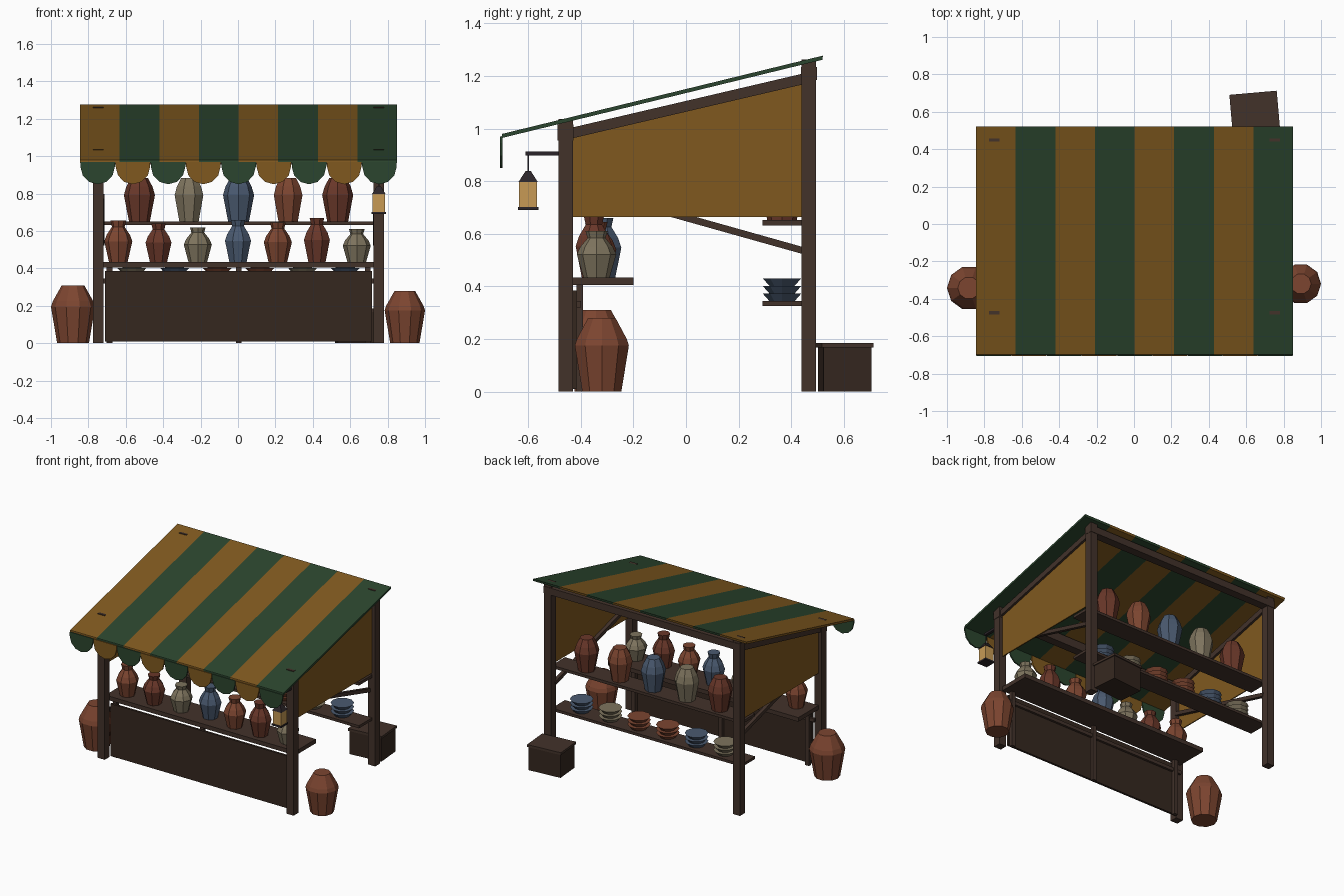
import bpy, bmesh
from math import sin, cos, pi, atan2, hypot, radians
from mathutils import Matrix, Vector

if "Cube" in bpy.data.objects:
    bpy.data.objects.remove(bpy.data.objects["Cube"])

CX = 0.003            # structure centre in x
SLOPE = 0.244         # roof rise per unit of y


def mat(name, hexcol):
    m = bpy.data.materials.new(name)
    rgb = [int(hexcol[i:i + 2], 16) / 255 for i in (0, 2, 4)]
    m.diffuse_color = [((c + 0.055) / 1.055) ** 2.4 if c > 0.04 else c / 12.92 for c in rgb] + [1]
    m.use_nodes = True
    m.node_tree.nodes["Principled BSDF"].inputs["Base Color"].default_value = m.diffuse_color
    return m


WOOD, DARK = mat("wood", "42322a"), mat("dark_wood", "35271f")
GOLD, GREEN = mat("gold_cloth", "80591f"), mat("green_cloth", "2b452e")
RED, BROWN = mat("red_clay", "7c4530"), mat("brown_clay", "693729")
TAN, BLUE = mat("tan_clay", "7e745e"), mat("blue_glaze", "4a5a70")
GLOW, IRON = mat("lantern_glass", "c79a55"), mat("iron", "2a2428")


def finish(name, bm, material):
    bmesh.ops.recalc_face_normals(bm, faces=bm.faces)
    me = bpy.data.meshes.new(name)
    bm.to_mesh(me)
    bm.free()
    me.materials.append(material)
    ob = bpy.data.objects.new(name, me)
    bpy.context.collection.objects.link(ob)
    return ob


def box(name, x0, x1, y0, y1, z0, z1, material, rot_x=0, rot_z=0):
    bm = bmesh.new()
    bmesh.ops.create_cube(bm, size=1)
    bmesh.ops.scale(bm, vec=(x1 - x0, y1 - y0, z1 - z0), verts=bm.verts)
    ob = finish(name, bm, material)
    ob.location = ((x0 + x1) / 2, (y0 + y1) / 2, (z0 + z1) / 2)
    ob.rotation_euler = (rot_x, 0, rot_z)
    return ob


def prism(name, pts, vec, material):
    """Extrude a flat 3D outline along vec."""
    bm = bmesh.new()
    f = bm.faces.new([bm.verts.new(p) for p in pts])
    r = bmesh.ops.extrude_face_region(bm, geom=[f])
    bmesh.ops.translate(bm, vec=vec, verts=[g for g in r["geom"] if isinstance(g, bmesh.types.BMVert)])
    return finish(name, bm, material)


def beam(name, x, a, b, w, h, material):
    """Beam in the yz plane running from a to b."""
    (y0, z0), (y1, z1) = a, b
    n = hypot(y1 - y0, z1 - z0)
    yc, zc = (y0 + y1) / 2, (z0 + z1) / 2
    return box(name, x - w / 2, x + w / 2, yc - n / 2, yc + n / 2, zc - h / 2, zc + h / 2,
               material, rot_x=atan2(z1 - z0, y1 - y0))


def lathe(name, profile, loc, material, sides=8, turn=0.0):
    """Closed, faceted turned shape from (radius, height) pairs."""
    bm = bmesh.new()
    rings = []
    for r, z in profile:
        rings.append([bm.verts.new((r * cos(turn + 2 * pi * i / sides),
                                    r * sin(turn + 2 * pi * i / sides), z)) for i in range(sides)])
    for lo, hi in zip(rings, rings[1:]):
        for i in range(sides):
            j = (i + 1) % sides
            bm.faces.new((lo[i], lo[j], hi[j], hi[i]))
    bm.faces.new(rings[0][::-1])
    bm.faces.new(rings[-1])
    ob = finish(name, bm, material)
    ob.location = loc
    return ob


# posts, rafters, braces and side cloths, mirrored left and right
for side, s in (("left", -1), ("right", 1)):
    x = CX + s * 0.75
    box(f"front_post_{side}", x - .028, x + .028, -.485, -.43, 0, 1.037, WOOD)
    box(f"back_post_{side}", x - .028, x + .028, .44, .495, 0, 1.262, WOOD)
    beam(f"rafter_{side}", x, (-.44, .982), (.45, 1.19), .04, .04, WOOD)
    beam(f"side_brace_{side}", x - s * .02, (-.44, .785), (.45, .535), .025, .026, WOOD)
    prism(f"side_cloth_{side}", [(x - .004, -.43, .665), (x - .004, .44, .665),
                                 (x - .004, .44, 1.168), (x - .004, -.43, .965)], (.008, 0, 0), GOLD)
box("front_header", CX - .78, CX + .78, -.488, -.428, .955, 1.015, WOOD)
box("back_header", CX - .78, CX + .78, .438, .498, 1.185, 1.235, WOOD)

# striped roof
W = 1.695 / 8
for i in range(8):
    x = CX - .8475 + i * W
    prism(f"roof_stripe_{i + 1}", [(x, -.702, .964), (x, .518, .964 + 1.22 * SLOPE),
                                   (x, .521, .980 + 1.22 * SLOPE), (x, -.699, .980)],
          (W, 0, 0), GREEN if i % 2 else GOLD)

# scalloped valance
V = 1.695 / 9
for i in range(9):
    xc = CX - .8475 + (i + .5) * V
    pts = [(xc - V * .49, -.707, .97)]
    pts += [(xc - V * .49 * cos(pi * k / 6), -.707, .945 - .095 * sin(pi * k / 6)) for k in range(7)]
    pts += [(xc + V * .49, -.707, .97)]
    prism(f"valance_scallop_{i + 1}", pts, (0, .01, 0), GOLD if i % 2 else GREEN)

# counter with front panel, battens and rail
box("counter_top", CX - .755, CX + .755, -.43, -.2, .405, .435, WOOD)
box("counter_front", CX - .714, CX + .714, -.432, -.416, .01, .385, DARK)
for n, x in (("left", -.69), ("middle", 0), ("right", .69)):
    box(f"counter_batten_{n}", CX + x - .015, CX + x + .015, -.416, -.392, 0, .405, WOOD)
box("counter_rail", CX - .74, CX + .74, -.416, -.4, .32, .345, WOOD)

# back shelves
box("upper_shelf", CX - .755, CX + .755, .29, .44, .632, .652, WOOD)
box("lower_shelf", CX - .755, CX + .755, .29, .44, .325, .344, WOOD)

# necked jars on the counter: x, y, height, colour
jars = [(-.64, -.34, .22, RED), (-.425, -.345, .205, BROWN), (-.215, -.335, .185, TAN),
        (0, -.315, .225, BLUE), (.213, -.34, .21, RED), (.422, -.35, .235, BROWN), (.635, -.34, .175, TAN)]
for i, (x, y, h, m) in enumerate(jars):
    lathe(f"counter_jar_{i + 1}", [(.05, 0), (.075, h * .5), (.062, h * .66), (.034, h * .85), (.042, h)],
          (x, y, .435), m, turn=pi / 8 * (i % 2))

# tall vases on the upper shelf
for i, m in enumerate((BROWN, TAN, BLUE, RED, BROWN)):
    lathe(f"shelf_vase_{i + 1}", [(.056, 0), (.083, .14), (.07, .185), (.045, .232)],
          ((i - 2) * .265 + CX, .365, .652), m, turn=pi / 8 * (i % 2))

# stacked bowls on the lower shelf
for i, m in enumerate((TAN, BLUE, RED, RED, TAN, BLUE)):
    for k in range(3):
        lathe(f"bowl_{i + 1}_{k + 1}", [(.05, 0), (.077, .029)],
              ((i - 2.5) * .228 + CX, .365, .344 + k * .029), m, sides=10)

# large floor jars
lathe("floor_jar_left", [(.085, 0), (.118, .195), (.108, .225), (.06, .31)],
      (-.882, -.342, 0), RED, sides=10)
lathe("floor_jar_right", [(.078, 0), (.108, .175), (.1, .2), (.055, .28)],
      (.892, -.32, 0), RED, sides=10)

# crate behind the stall
box("crate", .525, .765, .512, .695, 0, .168, DARK, rot_z=radians(5))
box("crate_lid", .518, .772, .505, .702, .168, .185, WOOD, rot_z=radians(5))

# hanging lantern on its bracket
LX, LY = .753, -.6
box("lantern_bracket", LX - .01, LX + .01, -.61, -.48, .898, .914, IRON)
box("lantern_hook", LX - .003, LX + .003, LY - .003, LY + .003, .835, .9, IRON)
lathe("lantern_cap", [(.052, 0), (.014, .042)], (LX, LY, .797), IRON, sides=4, turn=pi / 4)
box("lantern_glass", LX - .033, LX + .033, LY - .034, LY + .034, .7, .797, GLOW)
box("lantern_base", LX - .038, LX + .038, LY - .039, LY + .039, .69, .702, IRON)
